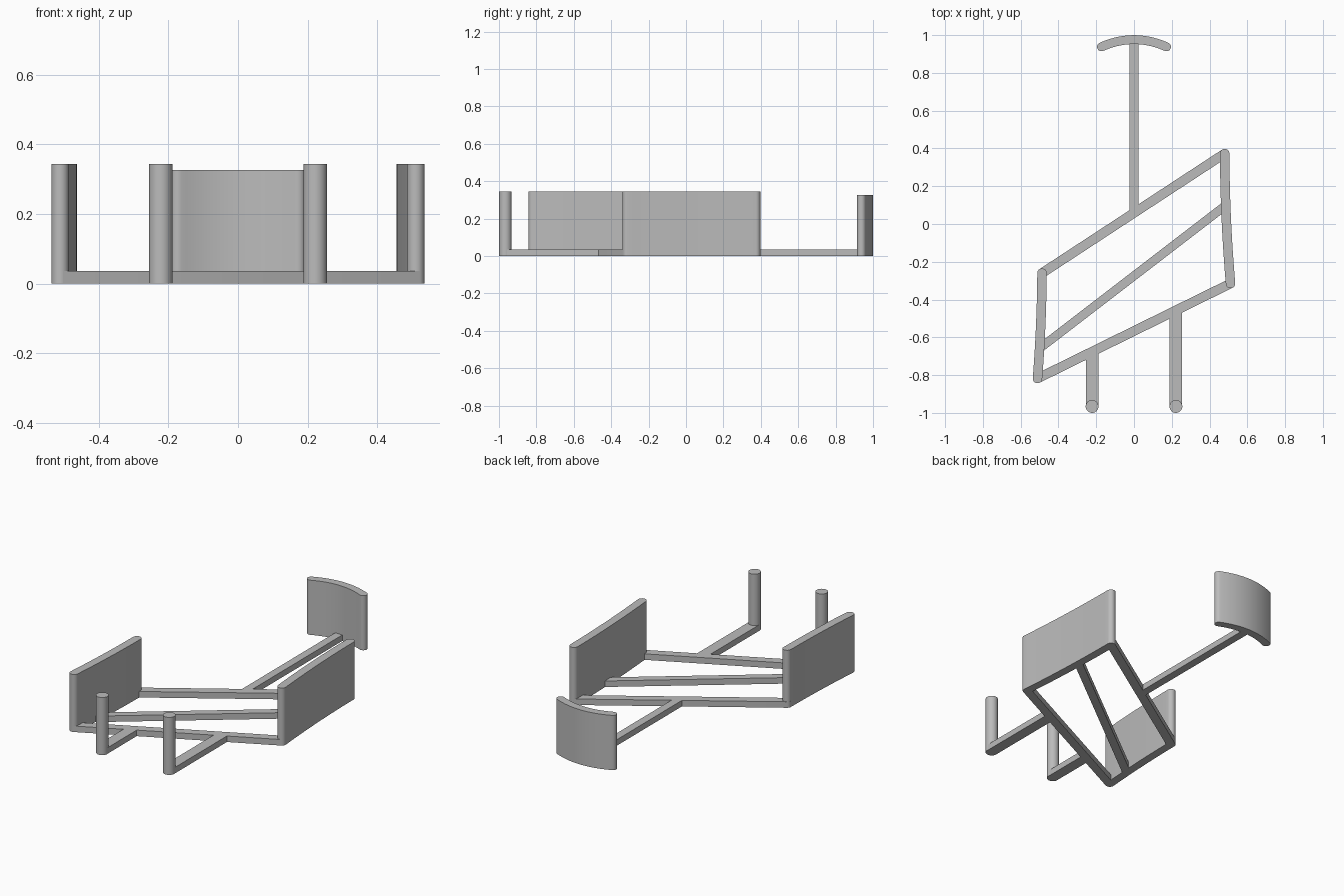
import bpy
import bmesh
import math
from mathutils import Vector

if "Cube" in bpy.data.objects:
    bpy.data.objects.remove(bpy.data.objects["Cube"], do_unlink=True)

# One plain grey for the whole frame
grey = bpy.data.materials.new("plain grey")
grey.use_nodes = True
COLOUR = (0.5, 0.5, 0.5, 1)
grey.diffuse_color = COLOUR
grey.node_tree.nodes["Principled BSDF"].inputs["Base Color"].default_value = COLOUR

BASE = 0.036
WALL = 0.344
HALF = 0.025


def bowed_path(start, end, bow, steps):
    """Points from start to end, bowed to the left of travel."""
    a, b = Vector(start), Vector(end)
    d = (b - a).normalized()
    side = Vector((-d.y, d.x))
    ts = [i / steps for i in range(steps + 1)]
    return [a.lerp(b, t) + side * bow * 4 * t * (1 - t) for t in ts]


def strip(name, start, end, height, half=HALF, bow=0.0, round_ends=True):
    """Upright strip of constant thickness along a path."""
    pts = bowed_path(start, end, bow, 24 if bow else 1)
    last = len(pts) - 1
    dirs = [(pts[min(i + 1, last)] - pts[max(i - 1, 0)]).normalized() for i in range(last + 1)]
    left = [p + Vector((-d.y, d.x)) * half for p, d in zip(pts, dirs)]
    right = [p - Vector((-d.y, d.x)) * half for p, d in zip(pts, dirs)]

    def cap(centre, d):
        if not round_ends:
            return []
        base = math.atan2(d.y, d.x) - math.pi / 2
        angles = [base + math.pi * k / 12 for k in range(1, 12)]
        return [centre + half * Vector((math.cos(a), math.sin(a))) for a in angles]

    outline = right + cap(pts[-1], dirs[-1]) + left[::-1] + cap(pts[0], -dirs[0])
    bm = bmesh.new()
    face = bm.faces.new([bm.verts.new((p.x, p.y, 0)) for p in outline])
    top = bmesh.ops.extrude_face_region(bm, geom=[face])["geom"]
    bmesh.ops.translate(bm, vec=(0, 0, height),
                        verts=[v for v in top if isinstance(v, bmesh.types.BMVert)])
    bmesh.ops.recalc_face_normals(bm, faces=bm.faces)
    mesh = bpy.data.meshes.new(name)
    bm.to_mesh(mesh)
    bm.free()
    obj = bpy.data.objects.new(name, mesh)
    bpy.context.collection.objects.link(obj)
    finish(obj)


def finish(obj):
    obj.data.materials.append(grey)
    bpy.ops.object.select_all(action="DESELECT")
    obj.select_set(True)
    bpy.context.view_layer.objects.active = obj
    bpy.ops.object.shade_smooth_by_angle(angle=math.radians(30))


# Side walls, slightly bowed inward
left_back, left_front = (0.48, 0.373), (0.511, -0.315)
right_back, right_front = (-0.487, -0.26), (-0.511, -0.818)
strip("left_wall", left_back, left_front, WALL, bow=-0.007)
strip("right_wall", right_back, right_front, WALL, bow=0.005)

# Slanted floor bars
strip("back_bar", right_back, left_back, BASE)
strip("middle_bar", (-0.495, -0.655), (0.485, 0.098), BASE, half=0.023)
strip("front_bar", right_front, left_front, BASE)

# Stem and curved pad at the back
strip("stem", (0, 0.06), (0, 0.975), BASE, half=0.024, round_ends=False)
strip("curved_pad", (-0.172, 0.938), (0.172, 0.938), 0.327, half=0.0235, bow=0.038)

# Front arms with upright posts
for side, x, joint in (("left", 0.222, -0.457), ("right", -0.222, -0.676)):
    strip(side + "_arm", (x, -0.966), (x, joint), BASE, half=0.033, round_ends=False)
    bpy.ops.mesh.primitive_cylinder_add(vertices=32, radius=0.034, depth=WALL,
                                        location=(x, -0.966, WALL / 2))
    post = bpy.context.object
    post.name = side + "_post"
    finish(post)
